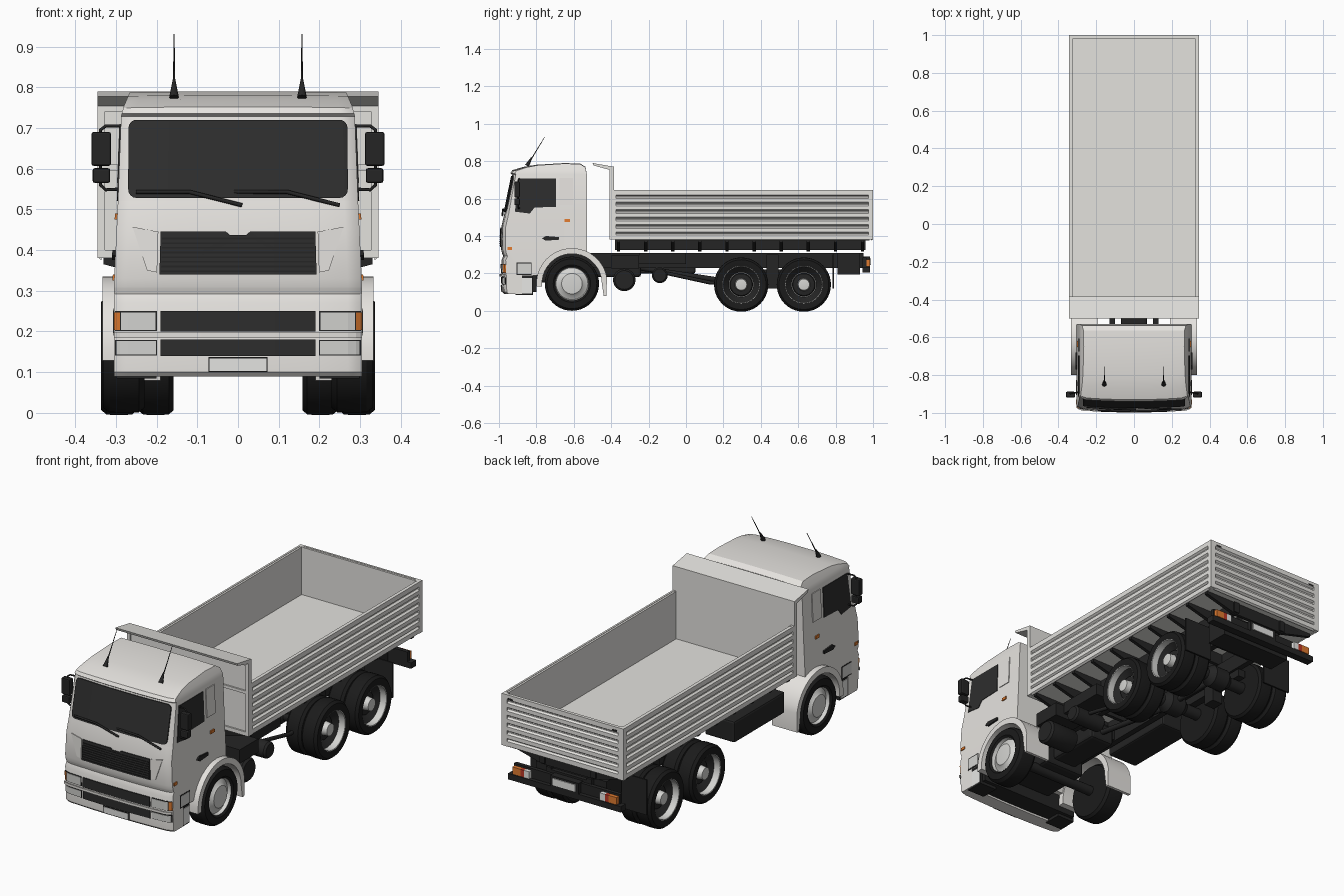
import bpy, bmesh, math
from mathutils import Vector

default_cube = bpy.data.objects.get("Cube")
if default_cube:
    bpy.data.objects.remove(default_cube)


def material(name, red, green, blue):
    mat = bpy.data.materials.new(name)
    mat.use_nodes = True
    mat.diffuse_color = (red, green, blue, 1)
    shader = next(n for n in mat.node_tree.nodes if n.type == 'BSDF_PRINCIPLED')
    shader.inputs["Base Color"].default_value = (red, green, blue, 1)
    shader.inputs["Roughness"].default_value = .6
    return mat


paint = material("cab paint", .79, .77, .74)
bed_grey = material("bed grey", .77, .76, .73)
rubber = material("tyre rubber", .011, .011, .011)
black = material("chassis black", .018, .018, .018)
glass = material("dark glass", .027, .027, .027)
metal = material("rim metal", .66, .66, .64)
amber = material("amber lens", .75, .2, .03)
red_lens = material("red lens", .5, .04, .02)
white = material("white lens", .85, .85, .83)

# Height against front surface, and height against cab half width
FRONT = [(.09, -.972), (.1, -.982), (.27, -.988), (.3, -.975), (.305, -.984),
         (.33, -.99), (.45, -.988), (.52, -.972), (.728, -.93)]
WIDTH = [(.31, .305), (.52, .295), (.73, .287), (.755, .281), (.79, .266)]


def lookup(table, z):
    if z <= table[0][0]:
        return table[0][1]
    for (z0, v0), (z1, v1) in zip(table, table[1:]):
        if z <= z1:
            return v0 + (v1 - v0) * (z - z0) / (z1 - z0)
    return table[-1][1]


def shape_cab(bm, bow):
    """Slice a cab part, then taper it upward and bow its front."""
    ngons = [f for f in bm.faces if len(f.verts) > 4]
    bmesh.ops.triangulate(bm, faces=ngons)
    cuts = [(Vector((s * x, 0, 0)), Vector((1, 0, 0))) for x in (.09, .18, .27, .29) for s in (1, -1)]
    cuts += [(Vector((0, 0, z)), Vector((0, 0, 1))) for z, _ in WIDTH[:-1]]
    for point, normal in cuts:
        geometry = bm.verts[:] + bm.edges[:] + bm.faces[:]
        bmesh.ops.bisect_plane(bm, geom=geometry, plane_co=point, plane_no=normal)
    for v in bm.verts:
        x, y, z = v.co
        v.co.x *= lookup(WIDTH, z) / WIDTH[0][1]
        if bow:
            weight = min(1, max(0, (-.75 - y) / .15))
            corner = max(0, (abs(x) - .27) / .035)
            v.co.y += weight * (.12 * x * x + .013 * corner ** 2)
            if z > .74:
                v.co.z -= .03 * x * x


def add_modifiers(obj, mirror, bevel=0):
    if bevel:
        mod = obj.modifiers.new("Bevel", 'BEVEL')
        mod.width, mod.segments = bevel, 2
    if mirror:
        mod = obj.modifiers.new("Mirror", 'MIRROR')
        mod.use_mirror_merge = False


def finish(name, bm, mats, mirror=False, bevel=0, cab=None, smooth=False):
    if cab:
        shape_cab(bm, cab == "front")
    bmesh.ops.recalc_face_normals(bm, faces=bm.faces[:])
    mesh = bpy.data.meshes.new(name)
    bm.to_mesh(mesh)
    bm.free()
    for mat in mats:
        mesh.materials.append(mat)
    if smooth:
        mesh.polygons.foreach_set("use_smooth", [True] * len(mesh.polygons))
        mesh.set_sharp_from_angle(angle=math.radians(28))
    obj = bpy.data.objects.new(name, mesh)
    bpy.context.collection.objects.link(obj)
    add_modifiers(obj, mirror, bevel)


def along_x(u, v, t):
    return (t, u, v)


def along_y(u, v, t):
    return (u, t, v)


def on_front(u, v, t):
    return (u, lookup(FRONT, v) + t, v)


def prism(name, outline, lo, hi, mat, place=along_x, **options):
    bm = bmesh.new()
    ends = [[bm.verts.new(place(u, v, t)) for u, v in outline] for t in (lo, hi)]
    for ring in ends:
        bm.faces.new(ring)
    for i in range(len(outline)):
        bm.faces.new((ends[0][i - 1], ends[0][i], ends[1][i], ends[1][i - 1]))
    finish(name, bm, [mat], **options)


def rect(u0, u1, v0, v1):
    return [(u0, v0), (u1, v0), (u1, v1), (u0, v1)]


def arc(u, v, radius, start, end, steps):
    angles = [math.radians(start + (end - start) * i / steps) for i in range(steps + 1)]
    return [(u + radius * math.cos(a), v + radius * math.sin(a)) for a in angles]


def front_plate(name, outline, mat, out=.005, mirror=False):
    prism(name, outline, -out, .006 - out, mat, on_front, cab="front", mirror=mirror)


def side_plate(name, outline, mat, out=.003):
    prism(name, outline, .302, .305 + out, mat, cab="side", mirror=True)


def boxes(name, mat, *spans, **options):
    """One object from boxes given as x, y and z spans."""
    bm = bmesh.new()
    for x0, x1, y0, y1, z0, z1 in spans:
        cube = bmesh.ops.create_cube(bm, size=1)
        for v in cube["verts"]:
            v.co = ((x0 + x1) / 2 + v.co.x * (x1 - x0), (y0 + y1) / 2 + v.co.y * (y1 - y0),
                    (z0 + z1) / 2 + v.co.z * (z1 - z0))
    finish(name, bm, [mat], **options)


def lathe(name, profile, y, z, mats, mirror=True, steps=40):
    """Turn (radius, x, material index) points about an axis along x."""
    bm = bmesh.new()
    rings = []
    for radius, x, _ in profile:
        rings.append([bm.verts.new((x, a, b)) for a, b in arc(y, z, radius, 0, 360 - 360 / steps, steps - 1)])
    for (_, _, index), near, far in zip(profile, rings, rings[1:]):
        for i in range(steps):
            bm.faces.new((near[i - 1], near[i], far[i], far[i - 1])).material_index = index
    bm.faces.new(rings[0]).material_index = profile[0][2]
    bm.faces.new(rings[-1]).material_index = profile[-1][2]
    finish(name, bm, mats, mirror=mirror, smooth=True)


def rod(name, points, radius, mat, mirror=False, tip=1):
    curve = bpy.data.curves.new(name, 'CURVE')
    curve.dimensions, curve.bevel_depth, curve.bevel_resolution = '3D', radius, 2
    curve.use_fill_caps = True
    spline = curve.splines.new('POLY')
    spline.points.add(len(points) - 1)
    for i, (point, co) in enumerate(zip(spline.points, points)):
        point.co = (*co, 1)
        point.radius = 1 + (tip - 1) * i / (len(points) - 1)
    curve.materials.append(mat)
    obj = bpy.data.objects.new(name, curve)
    bpy.context.collection.objects.link(obj)
    add_modifiers(obj, mirror)


# Cab shell, with a wheel arch cut into its side outline
FRONT_AXLE, AXLE_HEIGHT = -.61, .145
cab_outline = [(y, z) for z, y in FRONT[4:]]
cab_outline += [(-.94, .735), (-.93, .752), (-.87, .77), (-.8, .781), (-.65, .79), (-.565, .787),
                (-.538, .77), (-.53, .73), (-.53, .3)]
cab_outline += arc(FRONT_AXLE, AXLE_HEIGHT, .17, 65, 165, 10) + [(-.93, .19)]
prism("cab_shell", cab_outline, -.305, .305, paint, cab="front", smooth=True)
prism("front_bumper", [(y, z) for z, y in FRONT[:4]] + [(-.9, .3), (-.9, .09)],
      -.305, .305, paint, cab="front", smooth=True)
front_plate("bumper_strip", rect(-.304, .304, .184, .197), paint, .012)

# Windscreen with rounded corners, and wipers
screen = (arc(.265, .7, .02, 0, 90, 4) + arc(-.265, .7, .02, 90, 180, 4)
          + arc(-.258, .55, .022, 180, 270, 4) + arc(.258, .55, .022, 270, 360, 4))
front_plate("windscreen", screen, glass)
for start, label in ((-.25, "right"), (-.01, "left")):
    rod(label + "_wiper", [(start, -.968, .543), (start + .13, -.978, .543), (start + .26, -.982, .51)], .005, black)

# Grilles, lamps and number plate
front_plate("upper_grille", [(-.194, .34), (.194, .34), (.194, .445), (.03, .445), (.02, .437),
                             (-.02, .437), (-.03, .445), (-.194, .445)], glass)
for i in range(8):
    z = .346 + i * .0115
    front_plate("grille_slat", rect(-.19, .19, z, z + .004), black, .008)
front_plate("grille_cheek", [(.2, .345), (.225, .35), (.265, .457), (.2, .445)], paint, .004, True)
front_plate("middle_grille", rect(-.19, .19, .2, .25), glass)
front_plate("lower_grille", rect(-.19, .19, .14, .18), glass)
front_plate("lamp_surround", rect(.199, .302, .201, .25), black, .003, True)
front_plate("headlamp", rect(.203, .288, .204, .247), metal, .005, True)
front_plate("front_indicator", rect(.29, .304, .204, .247), amber, .006, True)
front_plate("fog_lamp_surround", rect(.199, .302, .141, .179), black, .003, True)
front_plate("fog_lamp", rect(.202, .299, .144, .176), metal, .005, True)
front_plate("number_plate_frame", rect(-.073, .073, .1, .137), black, .006)
front_plate("front_number_plate", rect(-.07, .07, .103, .134), white, .008)

# Door details
side_plate("door_window", [(-.915, .53), (-.835, .52), (-.81, .552), (-.695, .556), (-.695, .708), (-.892, .708)], glass)
side_plate("rear_side_panel", rect(-.675, -.605, .565, .71), paint, .004)
side_plate("door_handle", [(-.77, .387), (-.75, .375), (-.68, .38), (-.68, .394), (-.75, .4)], black, .008)
side_plate("side_marker", rect(-.65, -.62, .475, .49), amber, .006)
side_plate("corner_marker", rect(-.955, -.93, .325, .34), amber, .004)
side_plate("step_recess", rect(-.905, -.825, .19, .257), black, .001)
side_plate("step_tread", rect(-.9, -.83, .196, .252), metal, .002)
boxes("lower_step", black, (.2, .298, -.912, -.818, .085, .19), mirror=True)
boxes("lower_step_plate", white, (.295, .301, -.906, -.824, .092, .175), mirror=True)

# Front mudguards
guard = arc(FRONT_AXLE, AXLE_HEIGHT, .19, 185, 10, 18) + [(-.425, .08), (-.44, .08)]
guard += arc(FRONT_AXLE, AXLE_HEIGHT, .16, 0, 185, 18)
prism("front_mudguard", guard, .19, .333, paint, mirror=True, smooth=True)

# Mirrors and aerials
boxes("mirror_housings", black, (.312, .36, -.918, -.888, .607, .69), (.314, .357, -.918, -.888, .565, .601),
      mirror=True, bevel=.005)
rod("mirror_arm", [(.28, -.89, .705), (.325, -.895, .705), (.338, -.898, .695), (.338, -.898, .56),
                   (.325, -.895, .548), (.285, -.89, .55)], .004, black, True)
rod("aerial_base", [(.157, -.85, .775), (.157, -.825, .82)], .012, black, True, .25)
rod("aerial", [(.157, -.84, .79), (.157, -.755, .93)], .003, black, True, .4)

# Cargo bed, its walls pressed into sloped ribs
boxes("bed_floor", bed_grey, (-.335, .335, -.39, .99, .38, .4))
boxes("bed_side", bed_grey, (.325, .335, -.395, .995, .38, .643), (.325, .345, -.4, -.375, .38, .645),
      (.325, .345, .975, 1, .38, .645), mirror=True)
boxes("tailgate", bed_grey, (-.33, .33, .98, .99, .38, .643), (.315, .335, .98, 1, .38, .645),
      (-.335, -.315, .98, 1, .38, .645))
for low, high in [(.382, .406), (.62, .645)] + [(.421 + i * .04, .441 + i * .04) for i in range(5)]:
    rib = [(0, low - .007), (.01, low), (.01, high), (0, high + .007 * (high < .64))]
    prism("side_rib", [(.335 + d, z) for d, z in rib], -.38, .98, bed_grey, along_y, mirror=True)
    prism("tailgate_rib", [(.99 + d, z) for d, z in rib], -.32, .32, bed_grey)
boxes("tailgate_latch", black, (.28, .31, .995, 1.001, .622, .63), mirror=True)
boxes("headboard", bed_grey, (-.345, .345, -.4, -.385, .38, .768))
boxes("headboard_frame", bed_grey, (.327, .345, -.408, -.39, .38, .76), (0, .33, -.408, -.39, .38, .4),
      (0, .33, -.408, -.39, .595, .61), (0, .33, -.408, -.39, .74, .76), mirror=True)
prism("headboard_visor", [(-.385, .77), (-.385, .754), (-.41, .754), (-.495, .777), (-.5, .79)], -.345, .345, bed_grey)

# Subframe and tapered cross beams
boxes("subframe_beam", black, (.13, .16, -.38, .96, .325, .38), mirror=True)
half_beam = [(.33, .38), (.33, .365), (.15, .318)]
for i in range(10):
    y = -.37 + i * .145
    prism("cross_beam", half_beam + [(-x, z) for x, z in reversed(half_beam)], y, y + .018, black, along_y)

# Chassis, engine and underbody
boxes("chassis_rail", black, (.1, .13, -.88, .95, .23, .31), mirror=True)
boxes("chassis_crossmembers", black, *[(-.1, .1, y, y + .03, .235, .3) for y in (-.3, 0, .2, .46, .75, .92)])
boxes("cab_underpan", black, (-.285, .285, -.94, -.8, .1, .2))
boxes("engine", black, (-.12, .12, -.8, -.53, .15, .33), bevel=.015)
boxes("gearbox", black, (-.07, .07, -.54, -.24, .18, .28), bevel=.015)
rod("drive_shaft", [(0, -.25, .23), (0, .2, .16), (0, .63, .15)], .014, black)
boxes("fuel_tank", black, (-.31, -.14, -.36, .05, .2, .31), bevel=.01)
boxes("battery_box", black, (.13, .29, -.4, -.25, .225, .295), (.13, .24, -.25, 0, .25, .31))
lathe("air_tank", [(.055, .13, 0), (.06, .14, 0), (.06, .285, 0), (.05, .295, 0)], -.33, .165, [black], False)
lathe("silencer", [(.036, .1, 0), (.042, .11, 0), (.042, .27, 0), (.034, .28, 0)], -.14, .19, [black], False)
rod("brake_linkage", [(.2, -.1, .2), (.2, .13, .15), (.2, .2, .15)], .01, black)

# Wheels, axles and rear mudflaps
tyre = [(.1, 0, 0), (.133, 0, 0), (.144, .012, 0), (.145, .03, 0), (.145, .06, 0), (.144, .075, 0), (.133, .088, 0)]
shift = [(r, x * 1.15 + .23, m) for r, x, m in tyre]
lathe("front_wheel", shift + [(.1, .333, 0), (.09, .325, 1), (.085, .308, 1), (.065, .318, 1), (.055, .328, 1),
                              (.035, .33, 1)], FRONT_AXLE, AXLE_HEIGHT, [rubber, metal])
lathe("front_axle", [(.025, -.24, 0), (.025, .24, 0)], FRONT_AXLE, AXLE_HEIGHT, [black], False)
for y in (.295, .63):
    lathe("inner_rear_tyre", [(r, x + .158, m) for r, x, m in tyre], y, .14, [rubber])
    lathe("outer_rear_wheel", [(r, x + .248, m) for r, x, m in tyre]
          + [(.1, .334, 1), (.097, .333, 1), (.096, .298, 2), (.066, .272, 1), (.063, .272, 2), (.058, .285, 2),
             (.034, .287, 1), (.03, .318, 1), (.016, .32, 1)], y, .14, [rubber, metal, black])
    lathe("rear_axle", [(.03, -.26, 0), (.03, -.07, 0), (.055, -.04, 0), (.055, .04, 0), (.03, .07, 0),
                        (.03, .26, 0)], y, .15, [black], False)
boxes("suspension", black, (.1, .14, .25, .68, .18, .22), (.09, .15, .43, .495, .12, .3), mirror=True)
boxes("rear_mudflap", black, (.17, .33, .782, .79, .12, .3), mirror=True)

# Rear crossbar with lamps and number plate
boxes("rear_box", black, (-.2, .2, .81, .93, .195, .31))
boxes("rear_crossbar", black, (-.32, .32, .945, .985, .205, .235), (-.3, .3, .945, .965, .235, .285),
      (-.08, .08, .945, .985, .235, .29))
for name, x0, x1, mat in (("rear_indicator", .25, .295, amber), ("brake_lamp", .23, .25, red_lens),
                          ("reversing_lamp", .2, .23, white)):
    boxes(name, mat, (x0, x1, .96, .985, .238, .275), mirror=True)
boxes("rear_number_plate", white, (-.065, .065, .983, .99, .245, .28))
